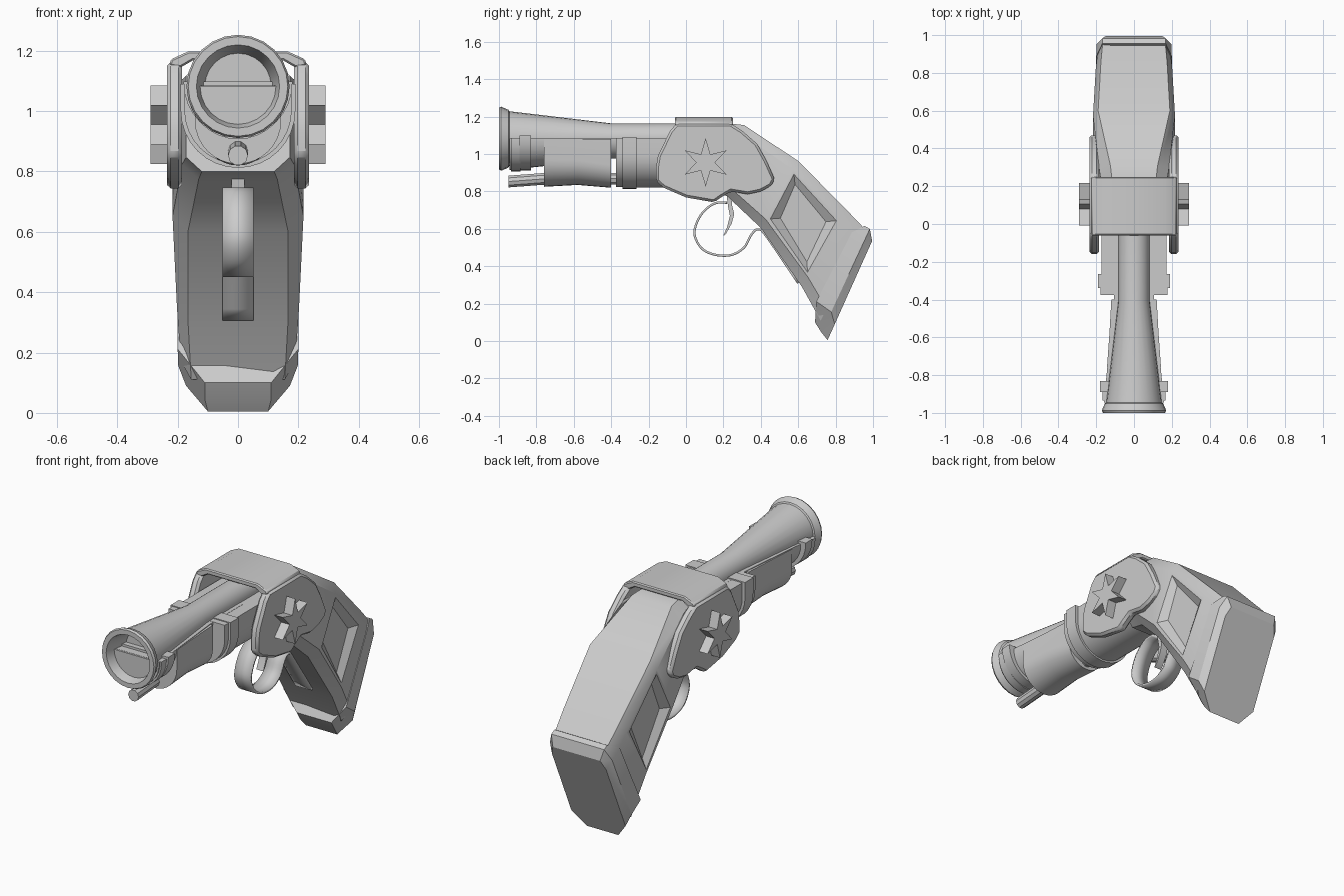
import bpy, bmesh
from math import sin, cos, pi, radians
from mathutils import Vector

if "Cube" in bpy.data.objects:
    bpy.data.objects.remove(bpy.data.objects["Cube"])


def make(name, bm, bevel=0.0):
    bmesh.ops.recalc_face_normals(bm, faces=bm.faces)
    me = bpy.data.meshes.new(name)
    bm.to_mesh(me)
    bm.free()
    ob = bpy.data.objects.new(name, me)
    bpy.context.collection.objects.link(ob)
    if bevel:
        m = ob.modifiers.new("bevel", 'BEVEL')
        m.width, m.segments, m.limit_method = bevel, 1, 'ANGLE'
    return ob


def loft_bm(rings):
    bm = bmesh.new()
    rows = [[bm.verts.new(p) for p in r] for r in rings]
    n = len(rows[0])
    for a, b in zip(rows, rows[1:]):
        for i in range(n):
            j = (i + 1) % n
            bm.faces.new((a[i], a[j], b[j], b[i]))
    bm.faces.new(rows[0])
    bm.faces.new(rows[-1])
    return bm


def loft(name, rings, bevel=0.0):
    return make(name, loft_bm(rings), bevel)


def circle(y, z, r, n):
    return [(r * cos(2 * pi * i / n), y, z + r * sin(2 * pi * i / n)) for i in range(n)]


# U-shaped section: straight sides above a round underside
def cradle(y, w, top, bottom, n=16):
    zc = min(top - 0.001, bottom + w)
    arc = [(w * cos(pi * i / n), y, zc - (zc - bottom) * sin(pi * i / n)) for i in range(n + 1)]
    return [(w, y, top)] + arc + [(-w, y, top)]


def plate(name, pts, x0, x1, bevel=0.0):
    return loft(name, [[(x, y, z) for y, z in pts] for x in (x0, x1)], bevel)


# Eight-sided grip section between a top and a bottom point
def octagon(T, B, t, w, b, f0=0.13, f1=0.87, shift=0.0):
    T, B = Vector(T), Vector(B)
    s = Vector((-0.91, 0.42)) * shift
    half = [(t, T), (w, T.lerp(B, f0) + s), (w, T.lerp(B, f1) + s), (b, B)]
    return [(x, p.x, p.y) for x, p in half] + [(-x, p.x, p.y) for x, p in reversed(half)]


def smooth_path(pts, steps=5):
    P = [Vector(p) for p in pts]
    P = [P[0]] + P + [P[-1]]
    out = []
    for a, b, c, d in zip(P, P[1:], P[2:], P[3:]):
        for k in range(steps):
            t = k / steps
            out.append(0.5 * (2 * b + (c - a) * t + (2 * a - 5 * b + 4 * c - d) * t ** 2
                              + (3 * b - a - 3 * c + d) * t ** 3))
    return out + [P[-1]]


# Flared barrel with hollow muzzle
barrel = [(-0.86, 0.11), (-0.985, 0.133), (-1, 0.138), (-1, 0.165), (-0.988, 0.171),
          (-0.95, 0.155), (-0.945, 0.147), (-0.4, 0.082), (0.1, 0.082)]
loft("barrel", [circle(y, 1.082, r, 24) for y, r in barrel])

# Forestock: shell under the barrel, deep block, clamps and rear tube
loft("barrel_shell", [cradle(-0.945, 0.16, 1.084, 0.915), cradle(-0.4, 0.105, 1.084, 0.975),
                      cradle(-0.1, 0.105, 1.084, 0.975)])
loft("forestock_block", [cradle(-0.76, 0.143, 1.08, 0.825), cradle(-0.58, 0.13, 1.08, 0.835),
                         cradle(-0.4, 0.12, 1.08, 0.82)])
for name, y0, y1, w, top, bottom in (
        ("front_clamp_lip", -0.935, -0.885, 0.168, 1.085, 0.907),
        ("front_clamp", -0.89, -0.83, 0.18, 1.098, 0.912),
        ("rear_clamp_lip", -0.375, -0.335, 0.178, 1.085, 0.825),
        ("rear_clamp", -0.34, -0.265, 0.19, 1.09, 0.812),
        ("receiver_tube", -0.27, 0.3, 0.172, 1.083, 0.822)):
    loft(name, [cradle(y, w, top, bottom) for y in (y0, y1)])
loft("ramrod", [circle(-0.95, 0.853, 0.024, 10), circle(-0.95, 0.853, 0.033, 10),
                circle(-0.75, 0.868, 0.033, 10), circle(-0.3, 0.868, 0.033, 10)])

# Receiver side plates with raised six-pointed stars
outline = [(-0.16, 0.93), (-0.15, 0.99), (-0.085, 1.125), (-0.05, 1.163), (0.24, 1.163),
           (0.30, 1.125), (0.38, 1.055), (0.43, 0.965), (0.475, 0.865), (0.455, 0.83),
           (0.40, 0.80), (0.33, 0.785), (0.24, 0.80), (0.19, 0.77), (0.15, 0.742),
           (0.0, 0.768), (-0.12, 0.82), (-0.16, 0.855)]
star = [(0.105 + r * sin(i * pi / 6), 0.955 + r * cos(i * pi / 6))
        for i in range(12) for r in [0.13 if i % 2 == 0 else 0.05]]
for side, label in ((1, "right"), (-1, "left")):
    plate("side_plate_" + label, outline, side * 0.185, side * 0.236, 0.013)
    plate("star_" + label, star, side * 0.22, side * 0.29)

# Roof over the receiver, open underneath
roof = [(0.228, 1.15), (0.222, 1.172), (0.165, 1.198), (-0.165, 1.198), (-0.222, 1.172),
        (-0.228, 1.15), (-0.19, 1.145), (-0.15, 1.168), (0.15, 1.168), (0.19, 1.145)]
loft("receiver_roof", [[(x, y, z) for x, z in roof] for y in (-0.06, 0.25)], 0.006)

# Grip with sunken side panels
bm = loft_bm([
    octagon((0.22, 1.165), (0.13, 0.80), 0.115, 0.172, 0.12),
    octagon((0.31, 1.155), (0.22, 0.775), 0.125, 0.185, 0.13),
    octagon((0.60, 0.963), (0.40, 0.605), 0.19, 0.217, 0.165),
    octagon((0.86, 0.70), (0.62, 0.29), 0.175, 0.202, 0.165),
    octagon((0.965, 0.59), (0.72, 0.11), 0.165, 0.19, 0.155)])
bmesh.ops.recalc_face_normals(bm, faces=bm.faces)
for side in (1, -1):
    panel = max((f for f in bm.faces if f.normal.x * side > 0.8),
                key=lambda f: -(f.calc_center_median().yz - Vector((0.63, 0.62))).length)
    bmesh.ops.inset_region(bm, faces=[panel], thickness=0.025)
    bmesh.ops.inset_region(bm, faces=[panel], thickness=0.055, depth=-0.03)
make("grip", bm)

# Butt cap wrapping the end of the grip
loft("butt_cap", [
    octagon((0.955, 0.615), (0.69, 0.10), 0.168, 0.2, 0.11, 0.1, 0.82, 0.045),
    octagon((0.983, 0.60), (0.725, 0.045), 0.168, 0.198, 0.11, 0.12, 0.8),
    octagon((0.995, 0.535), (0.757, 0.005), 0.15, 0.172, 0.10, 0.1, 0.84)])

# Trigger guard strap running down the grip
guard = smooth_path([(0.22, 0.74), (0.15, 0.735), (0.08, 0.675), (0.045, 0.58), (0.08, 0.50),
                     (0.15, 0.463), (0.24, 0.46), (0.31, 0.50), (0.35, 0.57), (0.385, 0.597),
                     (0.43, 0.56), (0.60, 0.31)])
bm = bmesh.new()
rows = [[bm.verts.new((x, p.x, p.y)) for x in (-0.052, 0.052)] for p in guard]
for a, b in zip(rows, rows[1:]):
    bm.faces.new((a[0], a[1], b[1], b[0]))
strap = make("trigger_guard", bm)
m = strap.modifiers.new("thickness", 'SOLIDIFY')
m.thickness, m.offset = 0.012, 0

# Trigger
plate("trigger", [(0.215, 0.80), (0.225, 0.72), (0.235, 0.67), (0.22, 0.61), (0.198, 0.56),
                  (0.215, 0.575), (0.245, 0.63), (0.258, 0.68), (0.245, 0.73), (0.25, 0.80)],
      -0.022, 0.022)

# Smooth shading with sharp edges kept
for ob in bpy.context.collection.objects:
    ob.select_set(True)
    bpy.context.view_layer.objects.active = ob
bpy.ops.object.shade_smooth_by_angle(angle=radians(30))
